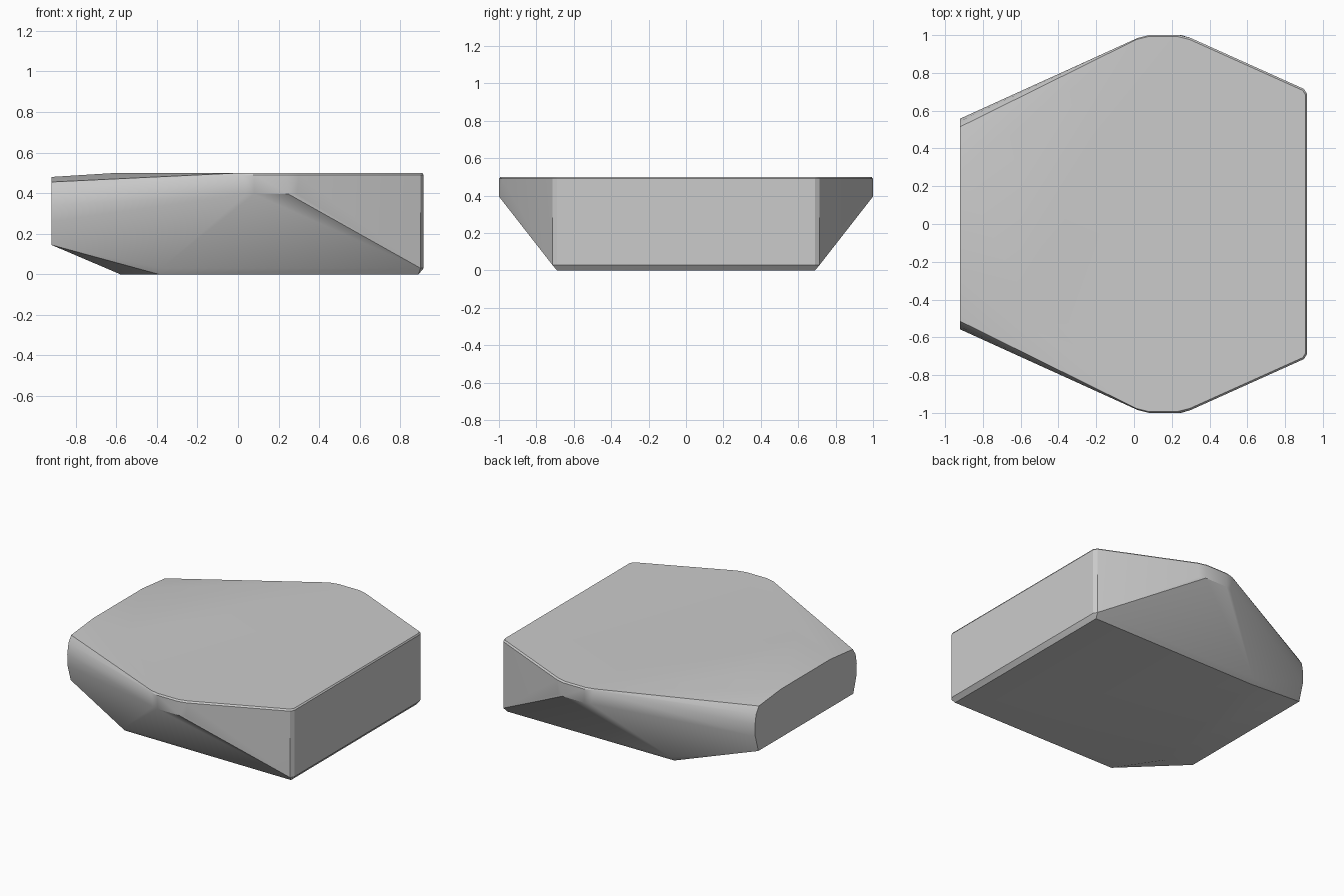
import bpy
import bmesh
import math

# Remove the default object
cube = bpy.data.objects.get("Cube")
if cube:
    bpy.data.objects.remove(cube, do_unlink=True)

# Single flat colour
grey = bpy.data.materials.new("plain grey")
grey.use_nodes = True
colour = (0.6, 0.6, 0.6, 1)
grey.diffuse_color = colour
grey.node_tree.nodes["Principled BSDF"].inputs["Base Color"].default_value = colour

TOP, RIM, KNEE, SILL = 0.5, 0.49, 0.395, 0.03
corners = []

# Upper rim with a thin bevel, running round the widest point
rim = [(0.915, 0.69), (0.9, 0.715), (0.3, 0.985), (0.24, 1.0),
       (0.08, 1.0), (0.02, 0.985)]
for x, y in rim:
    corners.append((x, y, RIM))
    corners.append((x - 0.006, y - 0.008, TOP))

# Shoulder knee, where the side wall meets the lower slope
corners += [(0.25, 1.0, KNEE), (0.29, 0.987, KNEE),
            (0.08, 1.0, KNEE), (0.04, 0.99, KNEE)]

# Lower edge and its small bevel down to the flat underside
corners += [(0.915, 0.69, SILL), (0.9, 0.715, SILL), (-0.38, 0.71, SILL)]
corners += [(0.89, 0.69, 0), (-0.39, 0.685, 0), (-0.58, 0.4, 0)]

# Tapered end: rounded section, with top and bottom ramps leading to it
corners += [(-0.92, 0.52, 0.145), (-0.92, 0.555, 0.26), (-0.92, 0.558, 0.34),
            (-0.92, 0.545, 0.41), (-0.92, 0.515, 0.455), (-0.92, 0.27, 0.48),
            (-0.6, 0.35, TOP)]

# Wrap both mirrored halves in one faceted hull
bm = bmesh.new()
for x, y, z in corners:
    for side in (1, -1):
        bm.verts.new((x, side * y, z))
bmesh.ops.convex_hull(bm, input=bm.verts[:])
bmesh.ops.delete(bm, geom=[v for v in bm.verts if not v.link_faces], context="VERTS")
bmesh.ops.dissolve_limit(bm, angle_limit=math.radians(0.5),
                         verts=bm.verts[:], edges=bm.edges[:])
bmesh.ops.recalc_face_normals(bm, faces=bm.faces[:])
mesh = bpy.data.meshes.new("faceted_block")
bm.to_mesh(mesh)
bm.free()
mesh.materials.append(grey)

block = bpy.data.objects.new("faceted_block", mesh)
bpy.context.collection.objects.link(block)
bpy.ops.object.select_all(action="DESELECT")
block.select_set(True)
bpy.context.view_layer.objects.active = block
bpy.ops.object.shade_smooth_by_angle(angle=math.radians(30))
